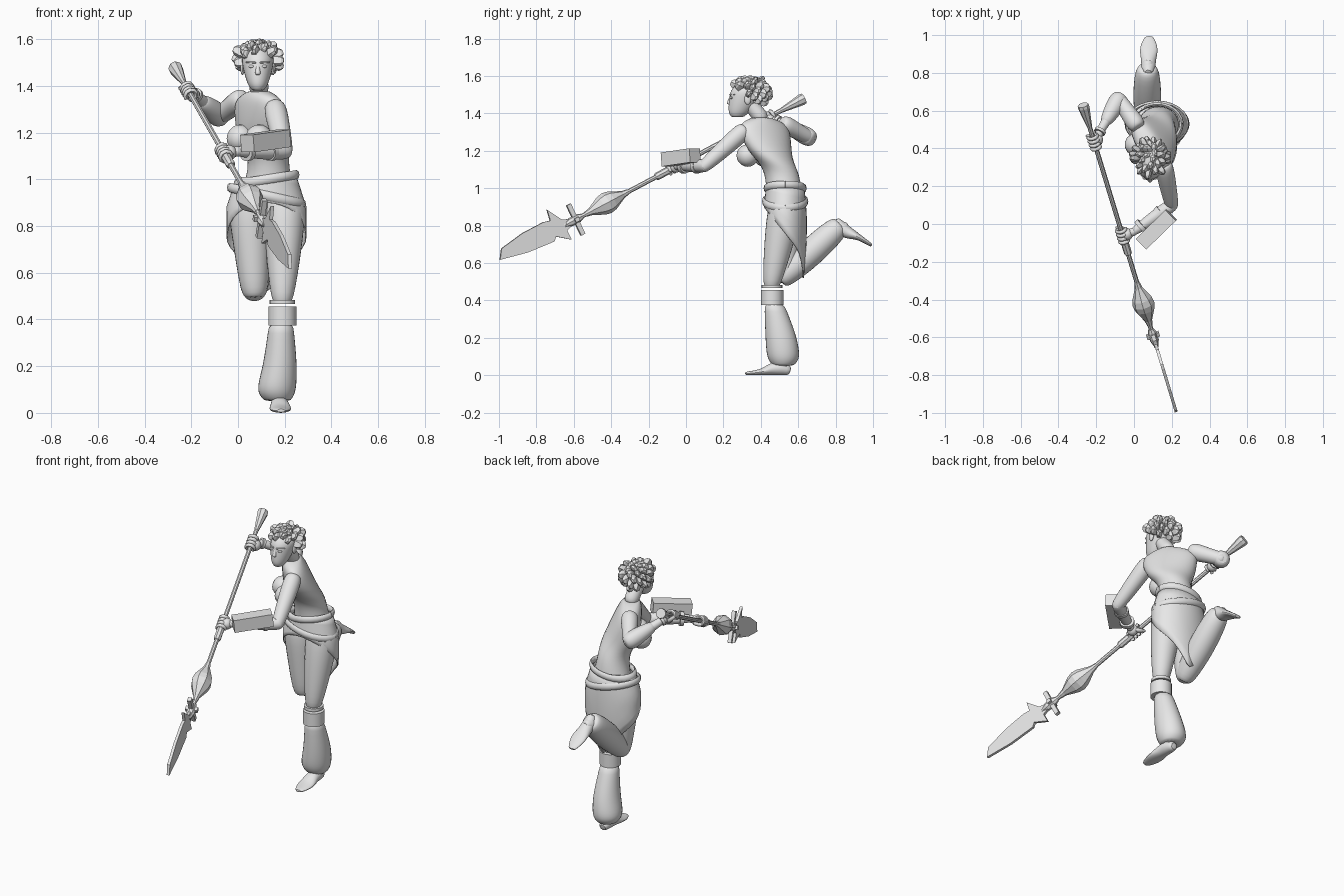
import bpy, bmesh, math, random
from mathutils import Vector

old_cube = bpy.data.objects.get("Cube")
if old_cube:
    bpy.data.objects.remove(old_cube)

colour = (0.8, 0.8, 0.8, 1)
grey = bpy.data.materials.new("light_grey")
grey.use_nodes = True
grey.diffuse_color = colour
grey.node_tree.nodes["Principled BSDF"].inputs["Base Color"].default_value = colour


def point(x, y, z):
    return Vector((x, y, z))


def key(centre, radius, depth=None, twist=0):
    """One cross-section of a loft: centre, both radii and twist in degrees."""
    return Vector((*centre, radius, depth or radius, twist))


X, Z = point(1, 0, 0), point(0, 0, 1)


def finish(name, mesh_builder, smooth=True, subdivide=False):
    bmesh.ops.recalc_face_normals(mesh_builder, faces=mesh_builder.faces)
    mesh = bpy.data.meshes.new(name)
    mesh_builder.to_mesh(mesh)
    mesh_builder.free()
    mesh.materials.append(grey)
    part = bpy.data.objects.new(name, mesh)
    bpy.context.collection.objects.link(part)
    if subdivide:
        part.modifiers.new("rounding", "SUBSURF")
    if smooth:
        bpy.ops.object.select_all(action="DESELECT")
        part.select_set(True)
        bpy.context.view_layer.objects.active = part
        bpy.ops.object.shade_smooth_by_angle(angle=math.radians(45))
    return part


def smooth_keys(keys, steps):
    """Resample the cross-sections along a smooth curve."""
    result = []
    for i, (start, end) in enumerate(zip(keys, keys[1:])):
        leave = (end - keys[max(i - 1, 0)]) / 2
        arrive = (keys[min(i + 2, len(keys) - 1)] - start) / 2
        gap = end - start
        for step in range(steps):
            f = step / steps
            result.append(start + leave * f + (gap * 3 - leave * 2 - arrive) * f ** 2
                          + (leave + arrive - gap * 2) * f ** 3)
    return result + [keys[-1]]


def add_loft(builder, keys, sides=14, axis=None, side=X):
    centres = [Vector(k[:3]) for k in keys]
    loops = []
    for i, section in enumerate(keys):
        tangent = axis or (centres[min(i + 1, len(keys) - 1)] - centres[max(i - 1, 0)]).normalized()
        u = (side - tangent * side.dot(tangent)).normalized()
        v = tangent.cross(u)
        twist = math.radians(section[5])
        wide = u * math.cos(twist) + v * math.sin(twist)
        deep = tangent.cross(wide)
        angles = [math.tau * s / sides for s in range(sides)]
        loops.append([builder.verts.new(centres[i] + wide * section[3] * math.cos(a)
                                        + deep * section[4] * math.sin(a)) for a in angles])
    for lower, upper in zip(loops, loops[1:]):
        for s in range(sides):
            builder.faces.new((lower[s], lower[s - 1], upper[s - 1], upper[s]))
    builder.faces.new(loops[0])
    builder.faces.new(loops[-1])


def loft(name, keys, steps=3, smooth=True, **options):
    builder = bmesh.new()
    add_loft(builder, smooth_keys(keys, steps), **options)
    return finish(name, builder, smooth, subdivide=steps > 1)


def limb_keys(start, end, first, last, swell=0):
    """Tapered limb with rounded ends that bulges in the middle."""
    way = (end - start).normalized()
    return [key(start - way * first * .6, first * .6), key(start, first),
            key((start + end) / 2, (first + last) / 2 + swell),
            key(end, last), key(end + way * last * .6, last * .6)]


def limb(name, *shape, **options):
    return loft(name, limb_keys(*shape), steps=2, **options)


def band(name, centre, way, radius, width):
    half = way.normalized() * width / 2
    loft(name, [key(centre - half, radius), key(centre + half, radius)], steps=1, sides=20)


def ball(name, centre, width, depth, height):
    builder = bmesh.new()
    bmesh.ops.create_uvsphere(builder, u_segments=14, v_segments=10, radius=1)
    bmesh.ops.scale(builder, vec=(width, depth, height), verts=builder.verts)
    bmesh.ops.translate(builder, vec=centre, verts=builder.verts)
    finish(name, builder)


def plate(name, outline, thickness, origin, along, across):
    """Extrude an outline drawn in the plane of two directions."""
    lift = along.cross(across).normalized() * thickness / 2
    builder = bmesh.new()
    back, front = [[builder.verts.new(origin + along * a + across * b + offset) for a, b in outline]
                   for offset in (-lift, lift)]
    builder.faces.new(back)
    builder.faces.new(front)
    for i in range(len(outline)):
        builder.faces.new((back[i - 1], back[i], front[i], front[i - 1]))
    finish(name, builder, smooth=False)


def rectangle(length, width):
    a, b = length / 2, width / 2
    return [(-a, -b), (a, -b), (a, b), (-a, b)]


# Joints of the pose
left_shoulder, left_elbow, left_wrist = point(.16, .3, 1.3), point(.2, .1, 1.12), point(0, -.04, 1.12)
right_shoulder, right_elbow, right_wrist = point(.01, .53, 1.34), point(-.08, .66, 1.27), point(-.18, .49, 1.36)
left_hip, left_knee = point(.2, .53, .9), point(.19, .46, .5)
right_hip, right_knee, right_ankle = point(.05, .53, .9), point(.07, .53, .53), point(.07, .8, .78)
neck, head = point(.09, .4, 1.38), point(.085, .32, 1.48)

# Torso, twisted so that the left shoulder leads
loft("torso", [key(point(.13, .53, .94), .12, .1), key(point(.13, .51, 1.08), .09, .095, -10),
               key(point(.11, .45, 1.2), .14, .095, -45), key(point(.09, .415, 1.33), .155, .07, -55),
               key(neck, .045, .045, -55)], axis=Z)
ball("right_bust", point(.01, .42, 1.175), .06, .06, .06)
ball("left_bust", point(.09, .33, 1.175), .06, .06, .06)
limb("neck", neck, head, .042, .04)

# Head and face
skull = ((-.1, -.045, .024), (-.07, -.035, .045), (0, -.005, .066), (.05, .01, .067), (.11, .02, .03))
loft("head", [key(head + point(0, y, z), r, r * 1.3) for z, y, r in skull], axis=Z)
limb("nose", head + point(0, -.075, .02), head + point(0, -.09, -.025), .006, .013, sides=8)
for name, drop in (("upper_lip", -.05), ("lower_lip", -.06)):
    ball(name, head + point(0, -.08, drop), .019, .011, .006)
for name, s in (("right", -1), ("left", 1)):
    ball(name + "_eye", head + point(s * .026, -.075, .004), .014, .01, .007)
    ball(name + "_ear", head + point(s * .066, .01, -.005), .009, .018, .028)
    limb(name + "_brow", head + point(s * .012, -.085, .02), head + point(s * .05, -.06, .022),
         .005, .003, sides=6, side=Z)

# Chunky locks fanned over the scalp
random.seed(4)
builder = bmesh.new()
scalp, count = head + point(0, .025, .035), 64
for i in range(count):
    height = 1 - (2 * i + 1) / count
    turn = i * math.pi * (3 - math.sqrt(5))
    level = math.sqrt(1 - height ** 2)
    x, y = math.cos(turn) * level, math.sin(turn) * level
    on_face = y < -.2 and height < .35
    if height < -.75 or on_face or (y < .1 and height < -.3):
        continue
    reach = point(x * .115, y * .118, height * .095) * random.uniform(.88, 1.06)
    add_loft(builder, [key(scalp + reach * f, r, r * .6)
                       for f, r in ((.4, .02), (.7, .03), (.9, .025), (1, .012))],
             sides=5, side=point(.3, .5, .8))
finish("hair_locks", builder, smooth=False)

# Arms
limb("left_upper_arm", left_shoulder, left_elbow, .05, .036, .003)
limb("left_forearm", left_elbow, left_wrist, .036, .022, .006)
limb("right_upper_arm", right_shoulder, right_elbow, .05, .038)
limb("right_forearm", right_elbow, right_wrist, .036, .022)
limb("right_bracer", right_elbow, right_elbow.lerp(right_wrist, .65), .05, .034, .005)
band("right_wrist_band", right_wrist, right_wrist - right_elbow, .031, .016)

# Box guard strapped above the left forearm
along = point(.7, .68, .1).normalized()
plate("forearm_guard", rectangle(.22, .08), .075, point(.118, -.028, 1.165), along, along.cross(Z))
for f in (.3, .8):
    band("guard_strap", left_elbow.lerp(left_wrist, f), along, .041, .022)

# Spear: every part is placed by its distance along one axis
butt, tip = point(-.27, .63, 1.48), point(.225, -1, .615)
axis = (tip - butt).normalized()
upward = (Z - axis * axis.z).normalized()


def on_spear(name, *stations):
    loft(name, [key(butt + axis * a, r) for a, r in stations], steps=1, smooth=False, sides=8)


on_spear("spear_butt", (0, .029), (.015, .031), (.14, .013))
on_spear("spear_shaft", (.1, .0125), (1.5, .0125))
on_spear("spear_sleeve", (.83, .015), (.84, .021), (.92, .021), (.93, .015))
on_spear("spear_bulb", *[(1.1 + .27 * f / 8, .014 + .045 * math.sin(math.pi * f / 8) ** 2) for f in range(9)])
on_spear("spear_collar", (1.39, .015), (1.41, .023), (1.46, .024), (1.49, .014))
plate("spear_blade", [(0, .015), (.05, .035), (.1, .12), (.11, .06), (.15, .07), (.28, .07), (.42, .05),
                      (.455, 0), (.3, -.035), (.14, -.05), (.12, -.03), (.05, -.085), (.05, -.03), (0, -.015)],
      .016, butt + axis * 1.45, axis, upward)
for name, across, length in (("long_crossbar", upward, .18), ("short_crossbar", axis.cross(upward), .07)):
    plate(name, rectangle(.025, length), .022, butt + axis * 1.43, axis, across)

# Hands gripping the shaft
for name, distance, wrist in (("right", .23, right_wrist), ("left", .81, left_wrist)):
    grip = butt + axis * distance
    away = wrist - grip
    away = (away - axis * away.dot(axis)).normalized()
    other = axis.cross(away)
    palm = grip + away * .025
    ball(name + "_palm", palm, .03, .033, .032)
    limb(name + "_wrist", wrist, palm, .023, .02)
    builder = bmesh.new()
    for finger in range(4):
        knuckle = grip + axis * .022 * (finger - 1.5)
        curl = [math.radians(40 * joint - 20) for joint in range(8)]
        add_loft(builder, [key(knuckle + (away * math.cos(a) + other * math.sin(a)) * .024, .01) for a in curl],
                 sides=8, side=axis)
    add_loft(builder, limb_keys(palm - axis * .02 - other * .02, grip - away * .02 - other * .02 - axis * .045,
                                .012, .008, .002), sides=8, side=axis)
    finish(name + "_fingers", builder)


def foot(name, heel, toe):
    """Foot with a flat sole running from heel to toe."""
    rise = (toe - heel).normalized().cross(X)
    sections = ((.022, .022), (.038, .036), (.04, .034), (.048, .02), (.042, .013), (.02, .009))
    loft(name, [key(heel.lerp(toe, i / 5) + rise * height, width, height)
                for i, (width, height) in enumerate(sections)], steps=2)


# Standing leg: thigh, knee cuff, baggy lower leg and foot
limb("left_thigh", left_hip, left_knee, .092, .05, .008)
band("left_knee_band", left_knee - Z * .025, Z, .055, .018)
band("left_cuff", left_knee - Z * .085, Z, .06, .08)
loft("left_lower_leg", [key(point(.185, .47, .39), .052), key(point(.18, .505, .22), .073, .083),
                        key(point(.166, .52, .1), .084, .088), key(point(.17, .52, .05), .055)], axis=Z)
limb("left_ankle", point(.175, .52, .1), point(.178, .51, .04), .036, .034)
foot("left_foot", point(.175, .56, 0), point(.185, .315, 0))

# Raised leg: thigh down, shin kicked back, sole up
limb("right_thigh", right_hip, right_knee, .095, .06, .004)
limb("right_shin", right_knee, right_ankle, .06, .066, .014)
limb("right_ankle", right_ankle, point(.075, .85, .79), .045, .033)
foot("right_foot", point(.075, .81, .85), point(.08, 1, .7))

# Wrapped skirt whose hem drops to a point behind
waist, sides, rows = point(.122, .53, 1.01), 32, 7
builder = bmesh.new()
grid = []
for row in range(rows):
    grid.append([])
    for s in range(sides):
        a = math.tau * s / sides
        hem = .25 + .14 * math.sin(a) + .1 * max(0, math.sin(a)) ** 6
        drop = hem * row / (rows - 1)
        flare = min(1, drop / .13)
        taper = max(0, drop - .29)
        wide, deep = .13 + .042 * flare - taper * .35, .102 + .014 * flare - taper * .08
        grid[row].append(builder.verts.new(waist + point(wide * math.cos(a), deep * math.sin(a), -drop)))
for upper, lower in zip(grid, grid[1:]):
    for s in range(sides):
        builder.faces.new((upper[s - 1], upper[s], lower[s], lower[s - 1]))
finish("wrap_skirt", builder).modifiers.new("cloth", "SOLIDIFY").thickness = .006

# Rolled sashes slanting around the hips
for name, drop, wide, deep, tilt in (("upper_sash", .01, .13, .104, .02), ("lower_sash", .08, .158, .113, -.035)):
    builder = bmesh.new()
    turns = [math.tau * s / 24 for s in range(25)]
    add_loft(builder, [key(waist + point(wide * math.cos(a), deep * math.sin(a), tilt * math.cos(a) - drop),
                           .02, .011) for a in turns], sides=8, side=Z)
    finish(name, builder)
